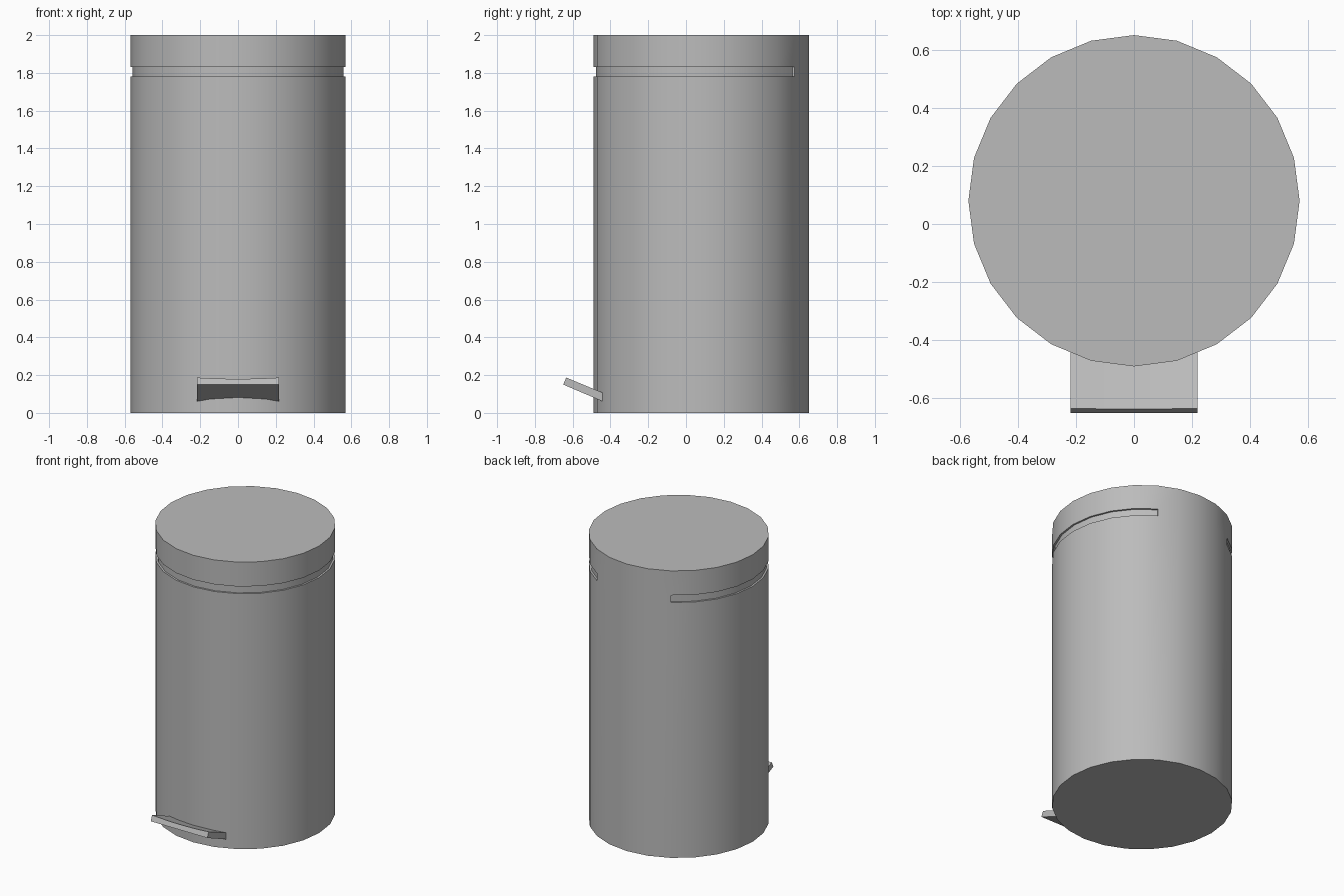
import bpy, bmesh, math

cube = bpy.data.objects.get("Cube")
if cube:
    bpy.data.objects.remove(cube)

RADIUS, HEIGHT, CENTRE_Y, SIDES = 0.57, 2.0, 0.08, 24


def make_material(name, colour):
    mat = bpy.data.materials.new(name)
    mat.use_nodes = True
    mat.diffuse_color = colour
    mat.node_tree.nodes["Principled BSDF"].inputs["Base Color"].default_value = colour
    return mat


def finish(bm, name, mat):
    bmesh.ops.recalc_face_normals(bm, faces=bm.faces)
    mesh = bpy.data.meshes.new(name)
    bm.to_mesh(mesh)
    bm.free()
    mesh.materials.append(mat)
    obj = bpy.data.objects.new(name, mesh)
    bpy.context.collection.objects.link(obj)
    bpy.ops.object.select_all(action="DESELECT")
    obj.select_set(True)
    bpy.context.view_layer.objects.active = obj
    bpy.ops.object.shade_smooth_by_angle(angle=math.radians(30))
    return obj


def loft(bm, rings, closed):
    """Join equal rings of points with quads and cap the two ends."""
    loops = [[bm.verts.new(p) for p in ring] for ring in rings]
    n = len(loops[0])
    for a, b in zip(loops, loops[1:]):
        for i in range(n):
            j = (i + 1) % n
            bm.faces.new((a[i], a[j], b[j], b[i]))
    if closed:
        bm.faces.new(loops[0][::-1])
        bm.faces.new(loops[-1])


grey = make_material("grey metal", (0.5, 0.5, 0.5, 1))

# Bin body: a drum with a lid groove that stops short of the rear hinge
bm = bmesh.new()
turns = [math.tau * i / SIDES for i in range(SIDES)]
loft(bm, [[(RADIUS * math.cos(t), CENTRE_Y + RADIUS * math.sin(t), z) for t in turns]
          for z in (0, 1.78, 1.83, HEIGHT)], True)
groove = []
for f in bm.faces:
    c = f.calc_center_median()
    if 1.78 < c.z < 1.83 and c.y < CENTRE_Y + RADIUS * math.sin(math.pi / 3):
        groove.append(f)
new = bmesh.ops.extrude_face_region(bm, geom=groove)["geom"]
bmesh.ops.delete(bm, geom=[f for f in groove if f.is_valid], context="FACES_ONLY")
for v in (g for g in new if isinstance(g, bmesh.types.BMVert)):
    v.co.x *= 0.978
    v.co.y = CENTRE_Y + (v.co.y - CENTRE_Y) * 0.978
finish(bm, "bin_body", grey)

# Foot pedal: a sloping plate with a slightly dished top
bm = bmesh.new()
HALF = 0.218
rings = []
for i in range(9):
    x = HALF * (i / 4 - 1)
    dip = 0.007 * (1 - (x / HALF) ** 2)
    rings.append([(x, -0.65, 0.15), (x, -0.634 - dip * 0.4, 0.187 - dip),
                  (x, -0.43, 0.102 - dip), (x, -0.43, 0.056)])
loft(bm, rings, True)
finish(bm, "foot_pedal", grey)
